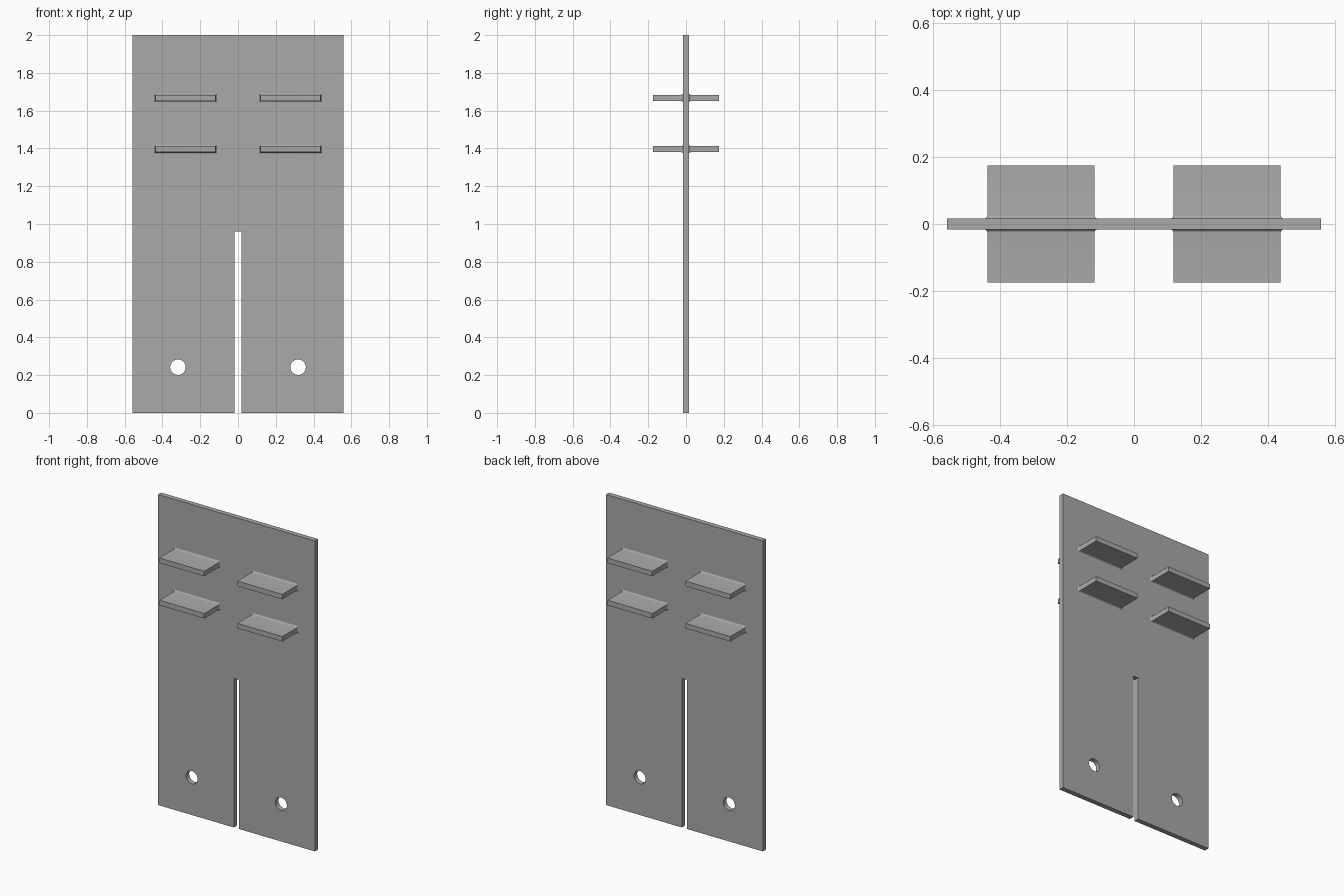
import bpy, bmesh, math

cube = bpy.data.objects.get("Cube")
if cube:
    bpy.data.objects.remove(cube, do_unlink=True)

# One plain grey for everything
grey = bpy.data.materials.new("plain grey")
grey.use_nodes = True
colour = (0.4, 0.4, 0.4, 1)
grey.diffuse_color = colour
grey.node_tree.nodes["Principled BSDF"].inputs["Base Color"].default_value = colour

HALF_T = 0.016      # half the plate thickness
HALF_W = 0.559      # half the plate width
FILLET = 0.01


def add_object(name, bm):
    bmesh.ops.recalc_face_normals(bm, faces=bm.faces)
    mesh = bpy.data.meshes.new(name)
    bm.to_mesh(mesh)
    bm.free()
    mesh.materials.append(grey)
    ob = bpy.data.objects.new(name, mesh)
    bpy.context.collection.objects.link(ob)
    return ob


# Plate with a slot rising from the bottom edge
SLOT, SLOT_TOP = 0.0185, 0.96
half = [(SLOT, SLOT_TOP), (SLOT, 0), (HALF_W, 0), (HALF_W, 2)]
outline = half + [(-x, z) for x, z in reversed(half)]
bm = bmesh.new()
face = bm.faces.new([bm.verts.new((x, -HALF_T, z)) for x, z in outline])
out = bmesh.ops.extrude_face_region(bm, geom=[face])
moved = [v for v in out["geom"] if isinstance(v, bmesh.types.BMVert)]
bmesh.ops.translate(bm, verts=moved, vec=(0, 2 * HALF_T, 0))
plate = add_object("slotted_plate", bm)

# Round mounting holes
for side, label in ((1, "left"), (-1, "right")):
    bpy.ops.mesh.primitive_cylinder_add(
        vertices=40, radius=0.041, depth=0.2,
        location=(side * 0.318, 0, 0.242), rotation=(math.pi / 2, 0, 0))
    cutter = bpy.context.object
    cutter.name = label + "_hole_cutter"
    cutter.data.materials.append(grey)
    cutter.hide_render = True
    cutter.hide_set(True)
    cut = plate.modifiers.new(label + "_hole", "BOOLEAN")
    cut.operation = "DIFFERENCE"
    cut.solver = "EXACT"
    cut.object = cutter

# Apply the cuts and drop the cutters
bpy.context.view_layer.objects.active = plate
for mod in list(plate.modifiers):
    cutter = mod.object
    bpy.ops.object.modifier_apply(modifier=mod.name)
    bpy.data.objects.remove(cutter, do_unlink=True)


def add_fin(name, cx, cz, direction):
    """Flat fin whose root flares into the plate with a small concave fillet."""
    bm = bmesh.new()
    steps = 6
    rings = []
    for i in range(steps + 1):
        a = math.pi / 2 * i / steps
        rings.append((HALF_T + FILLET * (1 - math.cos(a)), FILLET * (1 - math.sin(a))))
    rings.append((0.175, 0))
    loops = []
    for y, grow in rings:
        w, h = 0.16 + grow, 0.016 + grow
        loops.append([bm.verts.new((cx + sx * w, direction * y, cz + sz * h))
                      for sx, sz in ((-1, -1), (1, -1), (1, 1), (-1, 1))])
    for a, b in zip(loops, loops[1:]):
        for k in range(4):
            n = (k + 1) % 4
            bm.faces.new((a[k], a[n], b[n], b[k]))
    bm.faces.new(loops[-1])
    ob = add_object(name, bm)
    bpy.ops.object.select_all(action="DESELECT")
    ob.select_set(True)
    bpy.context.view_layer.objects.active = ob
    bpy.ops.object.shade_smooth_by_angle(angle=math.radians(30))


# Two rows of fins on both faces of the plate
for row, z in (("upper", 1.668), ("lower", 1.396)):
    for side, x in (("left", 0.278), ("right", -0.278)):
        for end, d in (("front", -1), ("back", 1)):
            add_fin(f"{row}_{side}_{end}_fin", x, z, d)
